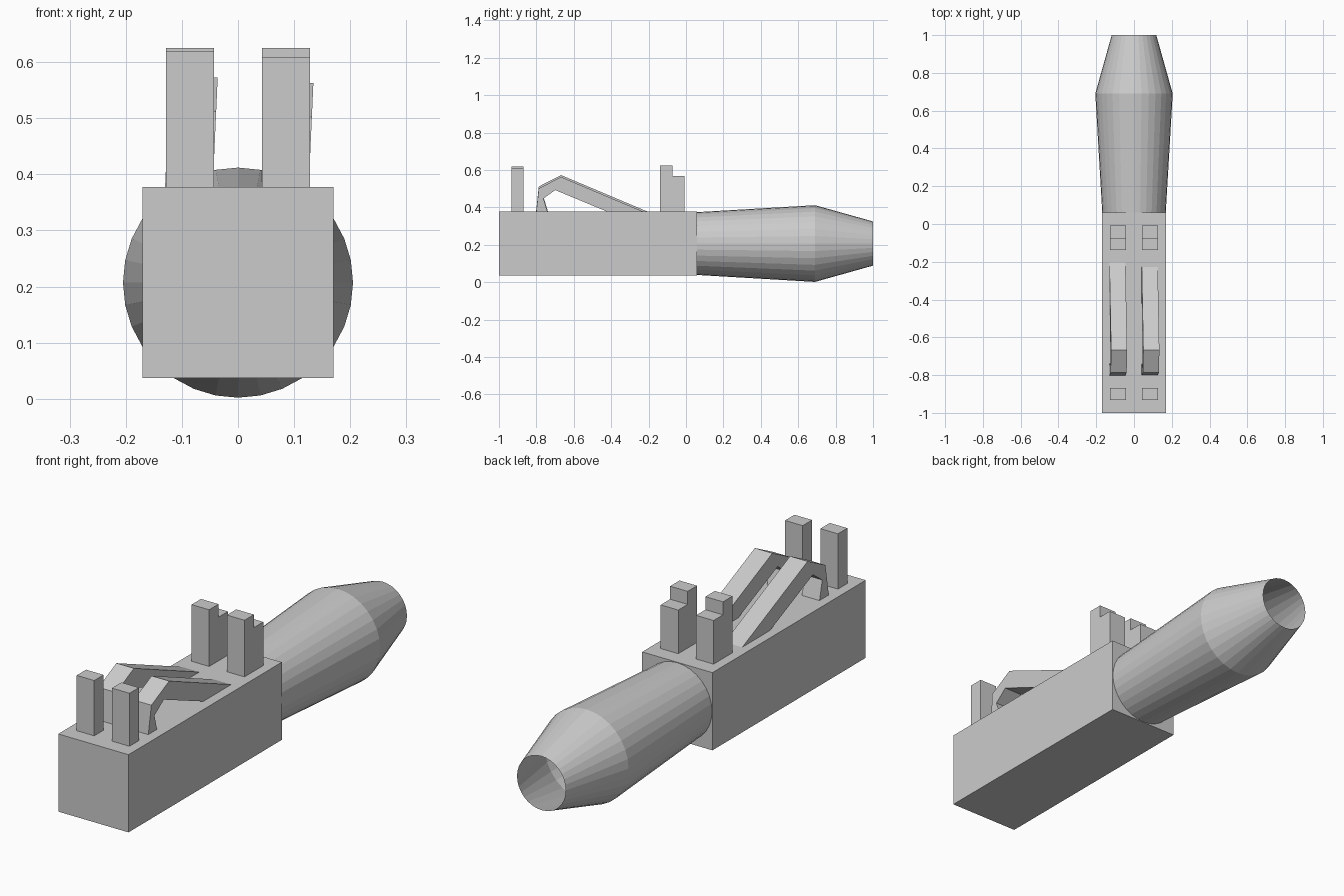
import bpy
import math

if "Cube" in bpy.data.objects:
    bpy.data.objects.remove(bpy.data.objects["Cube"])

TOP = 0.377      # top of the block
AXIS_Z = 0.207   # barrel centre height


def make_object(name, verts, faces):
    mesh = bpy.data.meshes.new(name)
    mesh.from_pydata(verts, [], faces)
    mesh.update()
    obj = bpy.data.objects.new(name, mesh)
    bpy.context.collection.objects.link(obj)
    return obj


def extrude_profile(name, profile, x0, x1, shear=0.0):
    """Extrude a (y, z) outline (clockwise seen from +x) between x0 and x1, leaning with height."""
    n = len(profile)
    verts = [(x + shear * (z - TOP), y, z) for x in (x0, x1) for y, z in profile]
    faces = [tuple(range(n)), tuple(reversed(range(n, 2 * n)))]
    faces += [(i, i + n, (i + 1) % n + n, (i + 1) % n) for i in range(n)]
    return make_object(name, verts, faces)


def box_profile(y0, y1, z0, z1):
    return [(y0, z0), (y0, z1), (y1, z1), (y1, z0)]


# Main block
extrude_profile("block", box_profile(-1.0, 0.06, 0.037, TOP), -0.17, 0.17)

# Open tapered barrel
SIDES = 32
rings = [(0.06, 0.168), (0.69, 0.205), (1.0, 0.118)]
verts = [(r * math.cos(2 * math.pi * i / SIDES), y,
          AXIS_Z + r * math.sin(2 * math.pi * i / SIDES))
         for y, r in rings for i in range(SIDES)]
faces = []
for k in range(len(rings) - 1):
    for i in range(SIDES):
        a, b = k * SIDES + i, k * SIDES + (i + 1) % SIDES
        faces.append((a, a + SIDES, b + SIDES, b))
make_object("barrel", verts, faces)

# Left and right sights and levers; the right set sits slightly lower
for side, x0, drop in (("left", -0.128, 0.0), ("right", 0.043, 0.01)):
    x1 = x0 + 0.085

    # Front post
    extrude_profile(side + "_front_post",
                    box_profile(-0.933, -0.868, TOP - 0.01, 0.619 - drop), x0, x1)

    # Stepped rear post
    extrude_profile(side + "_rear_post",
                    [(-0.138, TOP - 0.01), (-0.138, 0.625), (-0.073, 0.625),
                     (-0.073, 0.568), (-0.008, 0.568), (-0.008, TOP - 0.01)], x0, x1)

    # Bent lever, leaning slightly sideways
    lever = [(-0.803, 0.365), (-0.787, 0.512), (-0.668, 0.573), (-0.175, 0.365),
             (-0.367, 0.365), (-0.70, 0.503), (-0.762, 0.457), (-0.734, 0.365)]
    extrude_profile(side + "_lever", [(y, z - drop) for y, z in lever],
                    x0 - 0.002, x1 - 0.002, shear=0.045)
